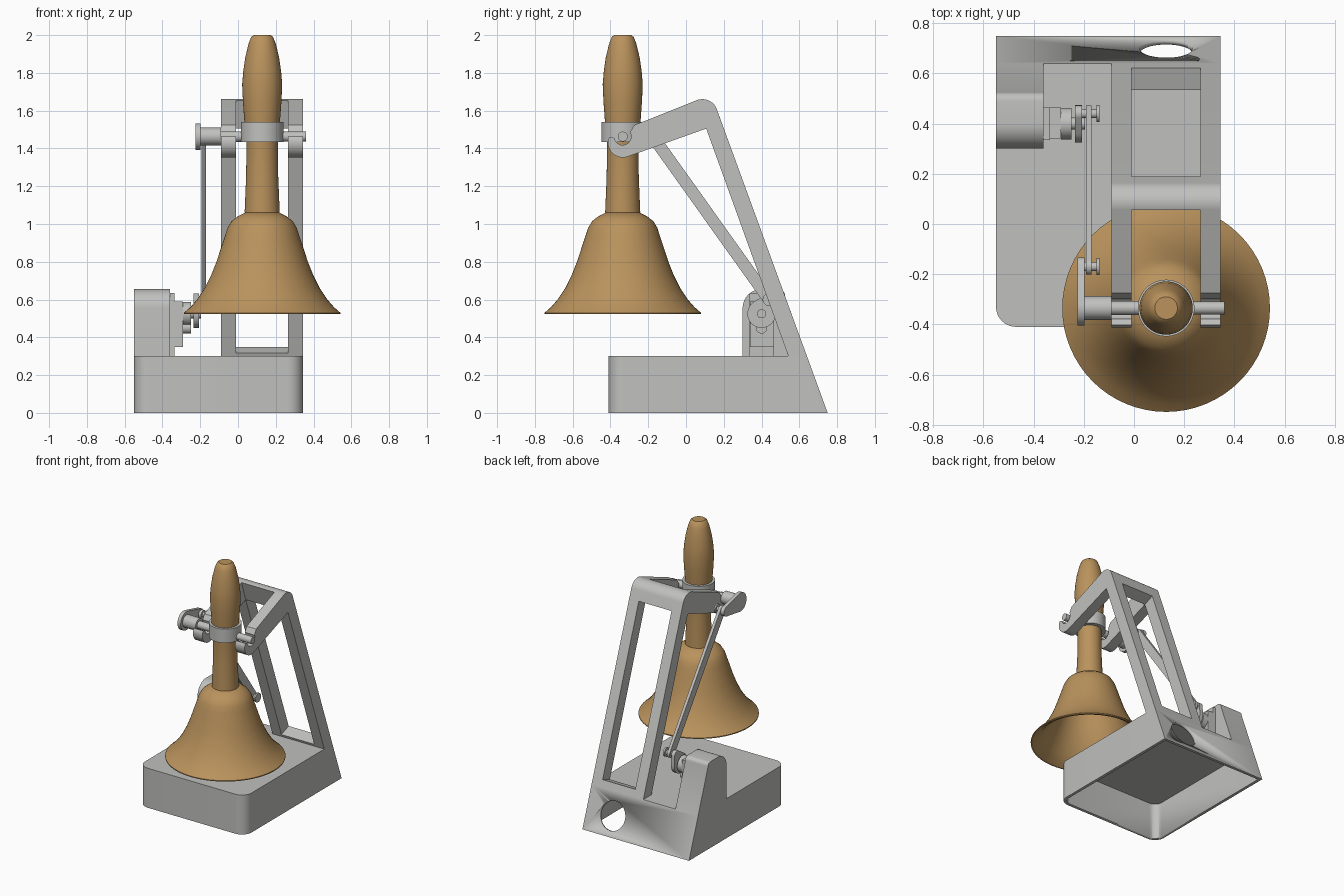
import bpy, bmesh, math
from mathutils import Vector

if "Cube" in bpy.data.objects:
    bpy.data.objects.remove(bpy.data.objects["Cube"])


def material(name, color):
    m = bpy.data.materials.new(name)
    m.use_nodes = True
    m.diffuse_color = color
    m.node_tree.nodes["Principled BSDF"].inputs["Base Color"].default_value = color
    return m


GREY = material("light grey plastic", (0.53, 0.53, 0.515, 1))
BRONZE = material("bronze", (0.49, 0.29, 0.108, 1))


def finish(bm, name, mat):
    bmesh.ops.recalc_face_normals(bm, faces=bm.faces)
    mesh = bpy.data.meshes.new(name)
    bm.to_mesh(mesh)
    bm.free()
    ob = bpy.data.objects.new(name, mesh)
    bpy.context.collection.objects.link(ob)
    mesh.materials.append(mat)
    bpy.ops.object.select_all(action="DESELECT")
    ob.select_set(True)
    bpy.context.view_layer.objects.active = ob
    bpy.ops.object.shade_smooth_by_angle(angle=math.radians(32))
    return ob


def prism(name, outline, x0, x1, corner=0):
    """Extrude a (y, z) outline along x; optionally round the front upright edges."""
    bm = bmesh.new()
    face = bm.faces.new([bm.verts.new((x0, y, z)) for y, z in outline])
    out = bmesh.ops.extrude_face_region(bm, geom=[face])["geom"]
    for v in out:
        if isinstance(v, bmesh.types.BMVert):
            v.co.x = x1
    if corner:
        front = min(v.co.y for v in bm.verts)
        edges = [e for e in bm.edges if all(abs(v.co.y - front) < 1e-4 for v in e.verts)
                 and abs(e.verts[0].co.z - e.verts[1].co.z) > 0.1]
        bmesh.ops.bevel(bm, geom=edges, offset=corner, segments=10, profile=0.5, affect="EDGES")
    return finish(bm, name, GREY)


def arc(c, r, a0, a1, n=14):
    return [(c[0] + r * math.cos(math.radians(a0 + (a1 - a0) * i / n)),
             c[1] + r * math.sin(math.radians(a0 + (a1 - a0) * i / n))) for i in range(n + 1)]


def link(c1, r1, c2, r2):
    """Outline around two circles joined by their tangents."""
    d = Vector(c2) - Vector(c1)
    a = math.degrees(math.atan2(d.y, d.x))
    b = math.degrees(math.acos((r1 - r2) / d.length))
    return arc(c1, r1, a + b, a + 360 - b, 24) + arc(c2, r2, a - b, a + b)


def box(y0, y1, z0, z1):
    return [(y0, z0), (y1, z0), (y1, z1), (y0, z1)]


def disc(name, c, r, x0, x1):
    return prism(name, arc(c, r, 0, 350, 35), x0, x1)


def lathe(name, profile, x, y, mat, closed=False, steps=64):
    bm = bmesh.new()
    vs = [bm.verts.new((x + r, y, z)) for r, z in profile]
    edges = [bm.edges.new(p) for p in zip(vs, vs[1:] + vs[:1] if closed else vs[1:])]
    bmesh.ops.spin(bm, geom=vs + edges, cent=(x, y, 0), axis=(0, 0, 1),
                   angle=math.tau, steps=steps)
    bmesh.ops.remove_doubles(bm, verts=bm.verts, dist=1e-4)
    return finish(bm, name, mat)


def cut(target, cutter):
    mod = target.modifiers.new("cut", "BOOLEAN")
    mod.operation, mod.solver, mod.object = "DIFFERENCE", "EXACT", cutter
    bpy.context.view_layer.objects.active = target
    bpy.ops.object.modifier_apply(modifier=mod.name)
    bpy.data.objects.remove(cutter)


def back(z, inset=0):
    return 0.75 - 0.365 * z - inset


LEFT, RIGHT, FRONT, TOP = 0.345, -0.55, -0.41, 0.3
BELL_X, BELL_Y = 0.128, -0.335

# Hollow base with a sloped back and a cable hole
base = prism("base", [(FRONT, 0), (back(0), 0), (back(TOP), TOP), (FRONT, TOP)],
             RIGHT, LEFT, 0.08)
w = 0.022
cut(base, prism("cavity_cutter",
                [(FRONT + w, -0.1), (back(-0.1, w), -0.1), (back(TOP - w, w), TOP - w),
                 (FRONT + w, TOP - w)], RIGHT + w, LEFT - w, 0.06))
hole = lathe("hole_cutter", [(0, -0.08), (0.105, -0.08), (0.105, 0.08), (0, 0.08)], 0, 0, GREY)
hole.rotation_euler.x = -math.atan2(1, 0.365)
hole.location = (BELL_X, back(0.14), 0.14)
bpy.context.view_layer.update()
cut(base, hole)

# Leaning side frames, each ending in an open hook for the axle
AXLE = (BELL_Y, 1.463)
inner = (0.107, 1.505)
peak = arc((0.087, 1.58), 0.081, 20, 112)
side = ([(0.542, TOP), (back(TOP), TOP)] + peak + [(-0.275, 1.523)]
        + arc(AXLE, 0.045, 30, -170) + [(-0.402, 1.462)]
        + arc((BELL_Y, 1.43), 0.078, 165, 291) + [inner])
for label, x in (("right", -0.09), ("left", 0.265)):
    prism(label + "_side_frame", side, x, x + 0.08)
prism("top_crossbar", [inner, (back(1.538), 1.538)] + peak, -0.01, 0.265)
prism("bottom_crossbar", [(0.542, TOP), (back(TOP), TOP), (back(0.35), 0.35), (0.535, 0.318)],
      -0.01, 0.265)

# Motor housing and motor
prism("motor_housing", [(0.3, TOP), (back(TOP), TOP), (back(0.62), 0.62)]
      + arc((0.49, 0.62), 0.035, 20, 90, 5) + arc((0.4, 0.555), 0.1, 90, 180), RIGHT, -0.36)
SHAFT = (0.4, 0.525)
prism("motor_bracket", box(0.335, 0.465, TOP, 0.635), -0.36, -0.335)
prism("motor_block", box(0.34, 0.465, 0.35, 0.59), -0.335, -0.292)
disc("motor_gearbox", SHAFT, 0.063, -0.292, -0.25)
disc("motor_lower_boss", (0.4, 0.45), 0.03, -0.292, -0.25)
disc("motor_shaft", SHAFT, 0.024, -0.25, -0.195)

# Crank, connecting rod and lever
CRANK_PIN, LEVER_PIN = (0.44, 0.6), (-0.17, 1.455)
prism("motor_crank", link(SHAFT, 0.075, CRANK_PIN, 0.032), -0.235, -0.207)
prism("connecting_rod", link(CRANK_PIN, 0.032, LEVER_PIN, 0.032), -0.192, -0.17)
prism("bell_lever", link(AXLE, 0.07, LEVER_PIN, 0.037), -0.225, -0.198)
for label, c in (("crank", CRANK_PIN), ("lever", LEVER_PIN)):
    disc(label + "_pin", c, 0.018, -0.215, -0.145)
    disc(label + "_pin_head", c, 0.034, -0.15, -0.138)

# Axle and the collar gripping the handle
disc("axle_hub", AXLE, 0.047, -0.2, -0.09)
disc("right_axle", AXLE, 0.028, -0.09, 0.03)
disc("left_axle", AXLE, 0.026, 0.23, 0.36)
lathe("handle_collar", [(0.08, 1.435), (0.113, 1.435), (0.113, 1.54), (0.08, 1.54)],
      BELL_X, BELL_Y, GREY, closed=True)

# Handbell: turned handle and a flared hollow bell
lathe("bell_handle", [(0, 2), (0.045, 2), (0.058, 1.99), (0.072, 1.955), (0.09, 1.88),
                      (0.1, 1.81), (0.106, 1.74), (0.102, 1.65), (0.094, 1.54), (0.083, 1.43),
                      (0.085, 1.25), (0.093, 1.06), (0, 1.06)], BELL_X, BELL_Y, BRONZE)
wall = [(0.09, 1.06), (0.13, 1.04), (0.162, 1.015), (0.183, 0.98), (0.196, 0.94), (0.216, 0.88),
        (0.242, 0.8), (0.27, 0.73), (0.305, 0.66), (0.345, 0.6), (0.38, 0.56), (0.414, 0.53)]
lining = [(r - 0.018, z - 0.012) for r, z in reversed(wall[:-1])]
lathe("bell", [(0, 1.06)] + wall + [(0.414, 0.523), (0.4, 0.523)] + lining + [(0, 1.048)],
      BELL_X, BELL_Y, BRONZE)
